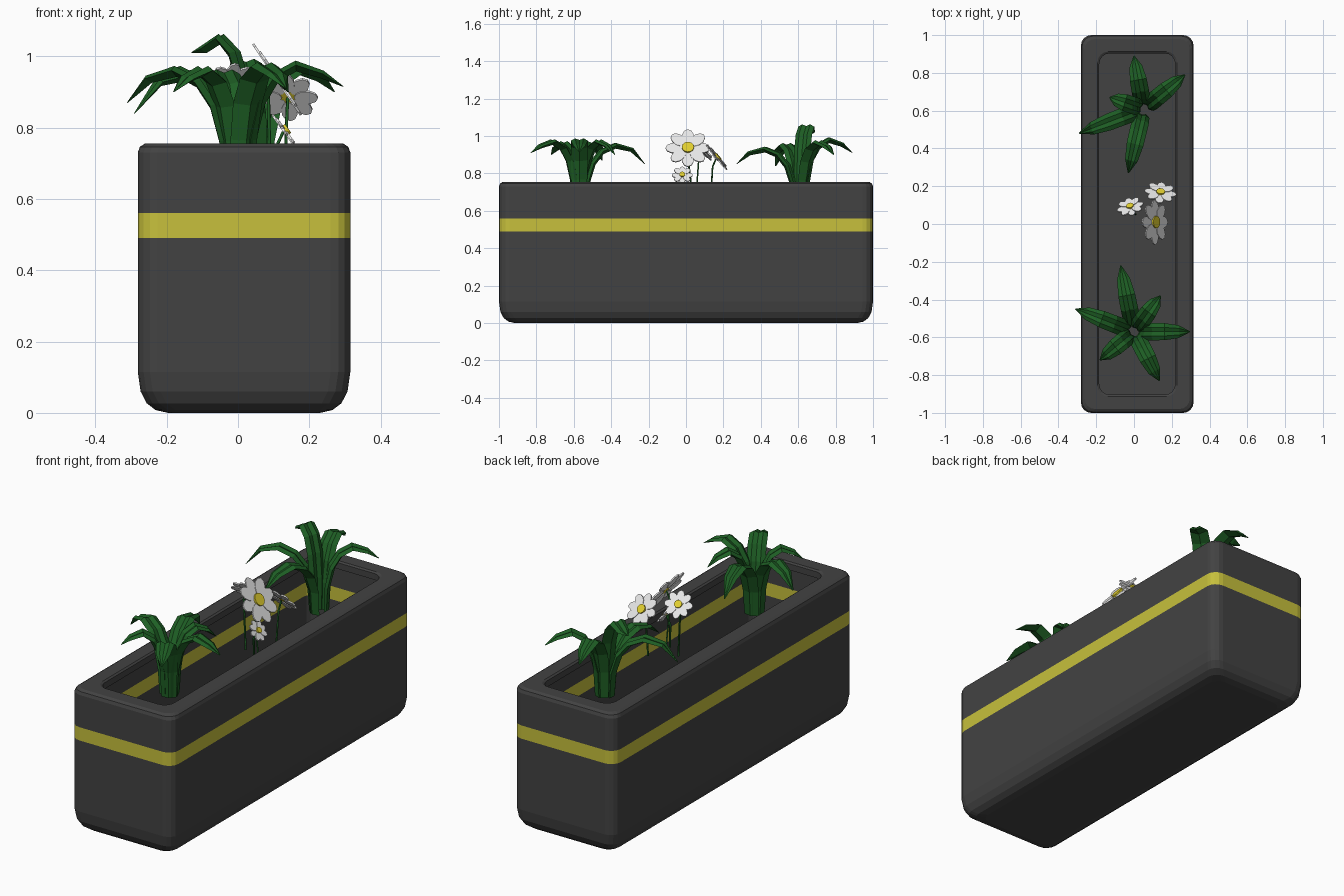
import bpy, bmesh, math
from mathutils import Vector

cube = bpy.data.objects.get("Cube")
if cube:
    bpy.data.objects.remove(cube)


def material(name, rgb):
    m = bpy.data.materials.new(name)
    m.use_nodes = True
    m.diffuse_color = (*rgb, 1)
    m.node_tree.nodes["Principled BSDF"].inputs["Base Color"].default_value = (*rgb, 1)
    return m


CHARCOAL = material("charcoal", (0.055, 0.055, 0.055))
BAND = material("band_yellow", (0.57, 0.53, 0.045))
GREEN = material("leaf_green", (0.013, 0.115, 0.018))
WHITE = material("petal_white", (0.8, 0.8, 0.8))
CENTRE = material("flower_yellow", (0.75, 0.62, 0.03))


def make_object(name, bm, *mats):
    mesh = bpy.data.meshes.new(name)
    bm.to_mesh(mesh)
    bm.free()
    for m in mats:
        mesh.materials.append(m)
    ob = bpy.data.objects.new(name, mesh)
    bpy.context.collection.objects.link(ob)
    return ob


def bridge(bm, a, b):
    n = len(a)
    return [bm.faces.new((a[i], a[(i + 1) % n], b[(i + 1) % n], b[i])) for i in range(n)]


def rounded_ring(bm, inset, z, radius=0.055, steps=4):
    """Rounded rectangle of the planter outline, shrunk by inset."""
    hx, hy = 0.298 - inset - radius, 1.0 - inset - radius
    ring = []
    for q, (sx, sy) in enumerate(((1, 1), (-1, 1), (-1, -1), (1, -1))):
        for k in range(steps + 1):
            a = math.pi / 2 * (q + k / steps)
            ring.append(bm.verts.new((0.017 + sx * hx + radius * math.cos(a),
                                      sy * hy + radius * math.sin(a), z)))
    return ring


# Planter shell: rounded base, straight walls with a band, rolled rim and lip
bm = bmesh.new()
profile = [(0.085, 0), (0.05, 0.008), (0.025, 0.027), (0.008, 0.06), (0, 0.115),
           (0, 0.49), (0, 0.56), (0, 0.73), (0.006, 0.746), (0.02, 0.755),
           (0.088, 0.755), (0.097, 0.748), (0.097, 0.715)]
rings = [rounded_ring(bm, i, z) for i, z in profile]
bm.faces.new(rings[0][::-1])
for low, high in zip(rings, rings[1:]):
    for f in bridge(bm, low, high):
        if 0.49 < f.calc_center_median().z < 0.56:
            f.material_index = 1
make_object("planter", bm, CHARCOAL, BAND)

# Leaf cross-section: two raised folds, a groove, and a keel underneath
SECTION = [(-1, 0), (-0.5, 0.28), (0, 0.08), (0.5, 0.28), (1, 0), (0, -0.4)]
REACH = [0.1, 0.12, 0.2, 0.34, 0.55, 0.8, 1]
RISE = [0, 0.4, 0.7, 0.9, 1, 0.93]
WIDTH = [0.036, 0.042, 0.046, 0.046, 0.045, 0.034, 0.003]
BASE_Z = 0.63


def add_leaf(bm, centre, tip, peak):
    """Arching leaf from the plant centre, over a peak height, to its tip."""
    root = Vector((*centre, BASE_Z))
    tip = Vector(tip)
    out = tip - root
    out.z = 0
    heights = [BASE_Z + r * (peak - BASE_Z) for r in RISE] + [tip.z]
    path = []
    for r, z in zip(REACH, heights):
        p = root + out * r
        p.z = z
        path.append(p)
    side = Vector((-out.y, out.x, 0)).normalized()
    rings = []
    for i, (p, w) in enumerate(zip(path, WIDTH)):
        t = (path[min(i + 1, len(path) - 1)] - path[max(i - 1, 0)]).normalized()
        n = t.cross(side)
        rings.append([bm.verts.new(p + side * u * w + n * v * w) for u, v in SECTION])
    for a, b in zip(rings, rings[1:]):
        bridge(bm, a, b)
    bm.faces.new(rings[0][::-1])
    bm.faces.new(rings[-1])


# Two leafy plants: each leaf is a tip position and a peak height
PLANTS = {
    "front_plant": ((0.0, -0.57), [
        ((-0.31, -0.45, 0.87), 0.96), ((0.295, -0.57, 0.915), 0.975),
        ((0.135, -0.83, 0.91), 0.97), ((-0.18, -0.72, 0.9), 0.96),
        ((0.14, -0.38, 0.9), 0.97), ((-0.07, -0.22, 0.85), 0.95)]),
    "back_plant": ((0.05, 0.61), [
        ((0, 0.89, 0.91), 0.98), ((0.27, 0.79, 0.9), 0.965),
        ((-0.29, 0.48, 0.84), 0.95), ((-0.03, 0.27, 0.85), 0.93),
        ((-0.13, 0.67, 1.01), 1.05)]),
}
for name, (centre, leaves) in PLANTS.items():
    bm = bmesh.new()
    for tip, peak in leaves:
        add_leaf(bm, centre, tip, peak)
    bmesh.ops.recalc_face_normals(bm, faces=bm.faces)
    make_object(name, bm, GREEN)


def add_plate(bm, outline, centre, quat, z0, z1):
    """Thin prism of a flat outline, turned to face the flower's direction."""
    low, high = [[bm.verts.new(centre + quat @ Vector((x, y, z))) for x, y in outline]
                 for z in (z0, z1)]
    return bridge(bm, low, high) + [bm.faces.new(low[::-1]), bm.faces.new(high)]


def oval(offset, length, width, angle, n=10):
    pts = []
    for k in range(n):
        a = math.tau * k / n
        x, y = offset + length * math.cos(a), width * math.sin(a)
        pts.append((x * math.cos(angle) - y * math.sin(angle),
                    x * math.sin(angle) + y * math.cos(angle)))
    return pts


def flower(name, centre, facing, radius, foot):
    centre = Vector(centre)
    facing = Vector(facing).normalized()
    quat = facing.to_track_quat('Z', 'Y')
    bm = bmesh.new()
    for k in range(8):
        lift = 0.003 * (k % 2)
        add_plate(bm, oval(0.6 * radius, 0.4 * radius, 0.27 * radius, math.tau * k / 8),
                  centre, quat, lift - 0.004, lift + 0.003)
    for f in add_plate(bm, oval(0, 0.27 * radius, 0.27 * radius, 0, 12),
                       centre, quat, 0, 0.013):
        f.material_index = 1
    make_object(name, bm, WHITE, CENTRE)

    # Thin bending stem
    curve = bpy.data.curves.new(name + "_stem", 'CURVE')
    curve.dimensions = '3D'
    curve.bevel_depth = 0.005
    curve.bevel_resolution = 0
    spline = curve.splines.new('POLY')
    foot = Vector((*foot, BASE_Z))
    bend = centre - facing * 0.03
    bend.z -= 0.03
    points = [foot, bend, centre - facing * 0.004]
    spline.points.add(len(points) - 1)
    for sp, p in zip(spline.points, points):
        sp.co = (*p, 1)
    curve.materials.append(GREEN)
    bpy.context.collection.objects.link(bpy.data.objects.new(name + "_stem", curve))


# Daisies in the middle
flower("large_flower", (0.11, 0.01, 0.935), (0.83, 0, 0.56), 0.12, (0.09, 0.04))
flower("small_flower", (0.13, -0.02, 0.79), (0.8, 0, 0.58), 0.056, (0.1, -0.01))
flower("right_flower", (0.14, 0.165, 0.885), (0.1, 0.76, 0.65), 0.085, (0.13, 0.13))
flower("left_flower", (-0.02, 0.09, 0.925), (-0.2, 0.72, 0.65), 0.072, (0.01, 0.05))
